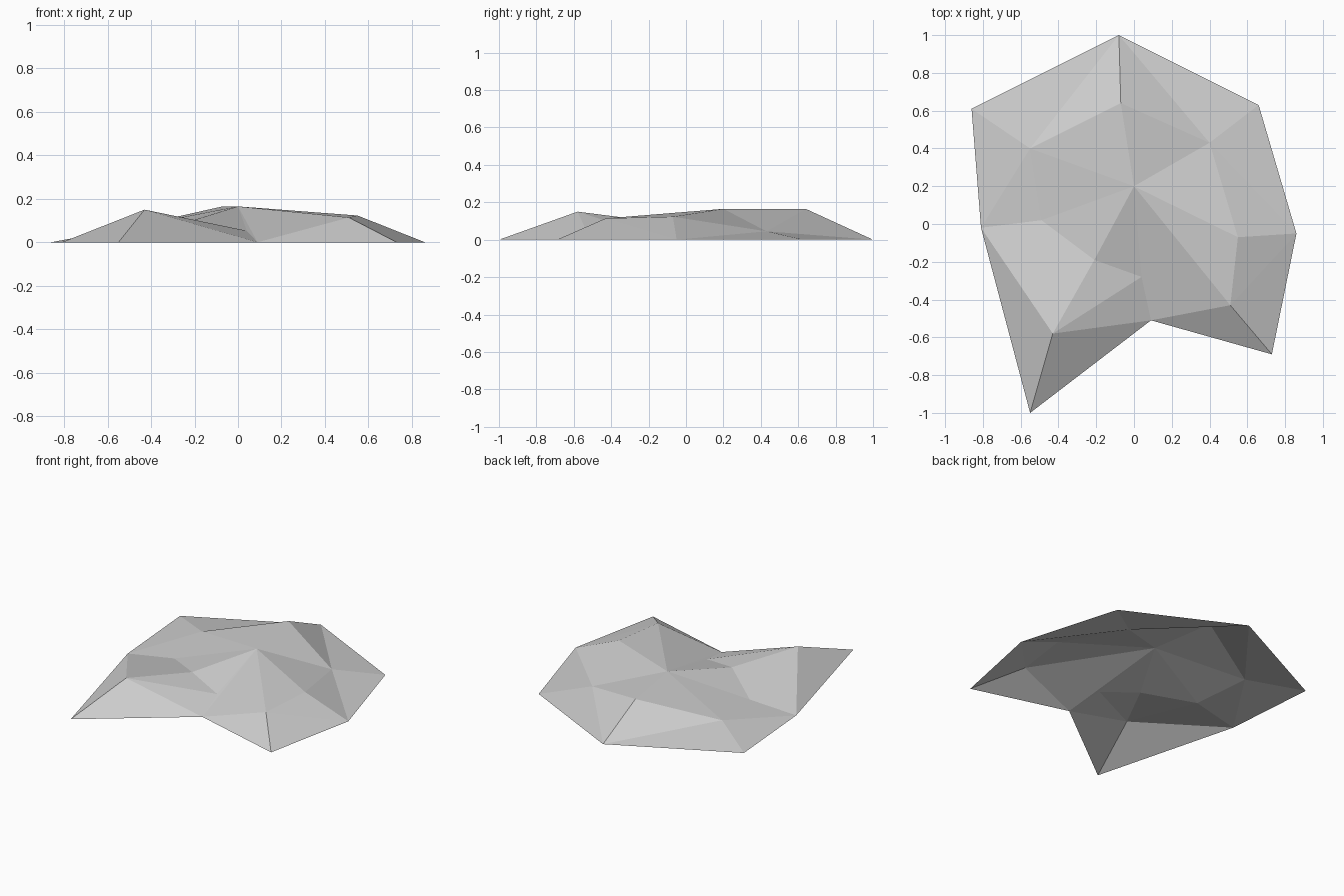
import bpy
import bmesh

default_cube = bpy.data.objects.get("Cube")
if default_cube:
    bpy.data.objects.remove(default_cube, do_unlink=True)

# Ground outline, clockwise from the back tip (x, y)
rim = dict(zip("ABCDEFGH", [
    (-.08, 1), (.66, .63), (.86, -.05), (.73, -.69),
    (.09, -.51), (-.55, -1), (-.81, -.02), (-.86, .61)]))

# Raised ridge points in the same order, then the peak and the hollow (x, y, z)
ridge = dict(zip("abcdefghkp", [
    (-.07, .64, .165), (.4, .43, .045), (.55, -.07, .123), (.51, -.43, .114),
    (.04, -.28, .053), (-.43, -.58, .15), (-.49, .02, .037), (-.55, .4, .058),
    (0, .2, .165), (-.21, -.19, .1)]))

# Facets named by their corner points: outer slopes, then the top
slopes = "ABb BCb Cbc Ccd CDd DEd EFf FGf Gfg Ggh GHh HAh Aha Aab"
top = "kab kbc kcd kdE kEe eEf kep pef pfg kpg kgh kha"


def make_material(name, grey):
    material = bpy.data.materials.new(name)
    material.use_nodes = True
    colour = (grey, grey, grey, 1)
    material.diffuse_color = colour
    shader = next(n for n in material.node_tree.nodes if n.type == "BSDF_PRINCIPLED")
    shader.inputs["Base Color"].default_value = colour
    shader.inputs["Roughness"].default_value = .9
    return material


def build_mound(name, material):
    bm = bmesh.new()
    corners = {key: bm.verts.new((*point, 0)) for key, point in rim.items()}
    corners.update({key: bm.verts.new(point) for key, point in ridge.items()})
    for facet in (slopes + " " + top).split():
        face = bm.faces.new([corners[key] for key in facet])
        face.smooth = False
        # Every facet of the open shell faces upward
        face.normal_update()
        if face.normal.z < 0:
            face.normal_flip()
    mesh = bpy.data.meshes.new(name)
    bm.to_mesh(mesh)
    bm.free()
    mesh.materials.append(material)
    mound = bpy.data.objects.new(name, mesh)
    bpy.context.collection.objects.link(mound)
    return mound


build_mound("rock_mound", make_material("light_grey_stone", .62))
